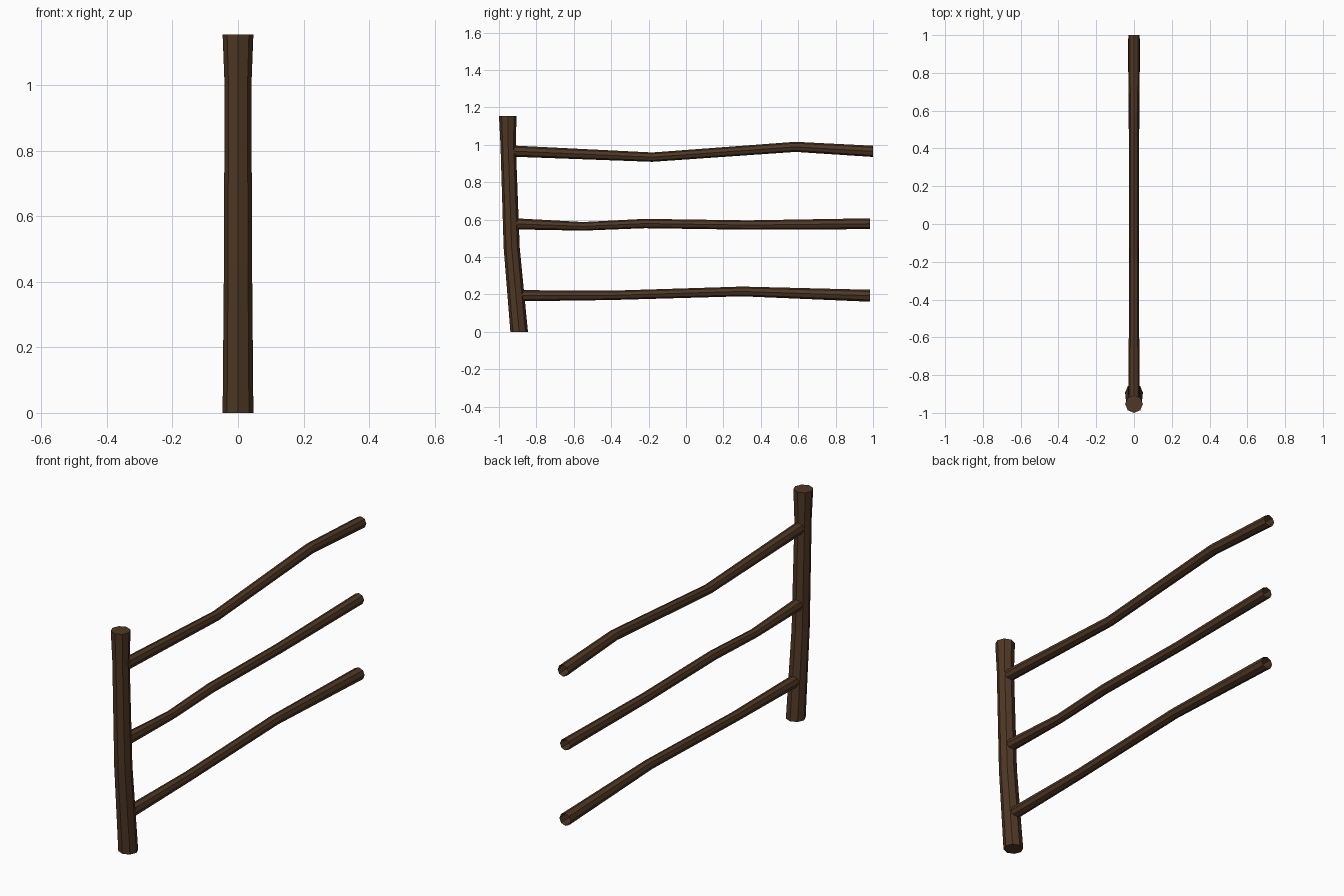
import bpy, bmesh, math
from mathutils import Vector

if "Cube" in bpy.data.objects:
    bpy.data.objects.remove(bpy.data.objects["Cube"])

wood = bpy.data.materials.new("dark brown wood")
wood.diffuse_color = (0.078, 0.039, 0.018, 1)
wood.use_nodes = True
wood.node_tree.nodes["Principled BSDF"].inputs["Base Color"].default_value = wood.diffuse_color


def pole(name, rings, along, capped, sides=8):
    """Loft round rings (y, z, radius) along the 'Y' or 'Z' axis."""
    bm = bmesh.new()
    loops = []
    for y, z, r in rings:
        loop = []
        for i in range(sides):
            a = 2 * math.pi * i / sides
            c, s = r * math.cos(a), r * math.sin(a)
            offset = Vector((c, s, 0)) if along == 'Z' else Vector((c, 0, s))
            loop.append(bm.verts.new(Vector((0, y, z)) + offset))
        loops.append(loop)
    outward = along == 'Z'
    for a, b in zip(loops, loops[1:]):
        for i in range(sides):
            j = (i + 1) % sides
            quad = [a[i], a[j], b[j], b[i]]
            bm.faces.new(quad if outward else quad[::-1])
    if capped:
        bm.faces.new(loops[0][::-1])
        bm.faces.new(loops[-1])
    mesh = bpy.data.meshes.new(name)
    bm.to_mesh(mesh)
    bm.free()
    mesh.materials.append(wood)
    obj = bpy.data.objects.new(name, mesh)
    bpy.context.collection.objects.link(obj)


# Leaning upright post with a flared head
pole("post", [(-0.892, 0, 0.047), (-0.932, 0.45, 0.043),
              (-0.951, 1.0, 0.041), (-0.953, 1.155, 0.047)], 'Z', True)

# Crooked rails, open at the far end and sunk into the post
pole("top_rail", [(-0.945, 0.967, 0.030), (-0.18, 0.934, 0.025),
                  (0.585, 0.989, 0.027), (1.0, 0.965, 0.030)], 'Y', False)
pole("middle_rail", [(-0.93, 0.578, 0.030), (-0.55, 0.564, 0.023),
                     (-0.22, 0.579, 0.025), (0.33, 0.571, 0.025),
                     (0.983, 0.578, 0.029)], 'Y', False)
pole("bottom_rail", [(-0.90, 0.193, 0.030), (-0.40, 0.195, 0.025),
                     (0.30, 0.216, 0.026), (0.983, 0.193, 0.032)], 'Y', False)
